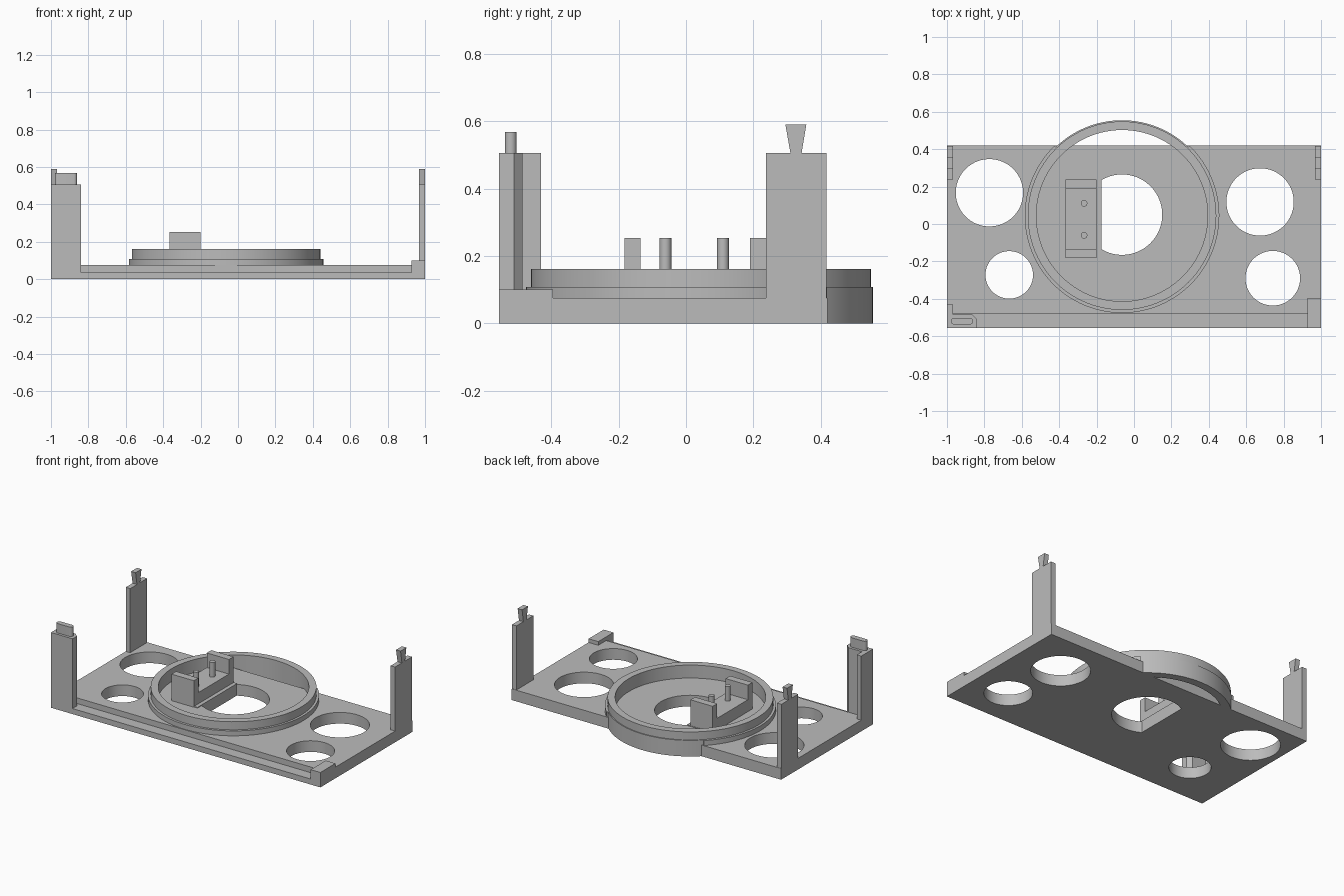
import bpy, bmesh, math

cube = bpy.data.objects.get("Cube")
if cube:
    bpy.data.objects.remove(cube, do_unlink=True)

grey = bpy.data.materials.new("plain_grey")
grey.use_nodes = True
colour = (0.5, 0.5, 0.5, 1)
grey.diffuse_color = colour
grey.node_tree.nodes["Principled BSDF"].inputs["Base Color"].default_value = colour

CX, CY = -0.064, 0.0445      # centre of the ring
FLOOR = 0.075                # top of the base plate


def make(name, bm):
    bmesh.ops.recalc_face_normals(bm, faces=bm.faces)
    mesh = bpy.data.meshes.new(name)
    bm.to_mesh(mesh)
    bm.free()
    mesh.materials.append(grey)
    obj = bpy.data.objects.new(name, mesh)
    bpy.context.collection.objects.link(obj)
    return obj


def add_prism(bm, outline, low, high, axis="z"):
    """Extrude a 2D outline along z (outline x, y) or x (outline y, z)."""
    def place(p, h):
        return (p[0], p[1], h) if axis == "z" else (h, p[0], p[1])
    a = [bm.verts.new(place(p, low)) for p in outline]
    b = [bm.verts.new(place(p, high)) for p in outline]
    bm.faces.new(a[::-1])
    bm.faces.new(b)
    for i in range(len(a)):
        j = (i + 1) % len(a)
        bm.faces.new((a[i], a[j], b[j], b[i]))


def prism(name, outline, low, high, axis="z"):
    bm = bmesh.new()
    add_prism(bm, outline, low, high, axis)
    return make(name, bm)


def box(name, x0, x1, y0, y1, z0, z1):
    return prism(name, [(x0, y0), (x1, y0), (x1, y1), (x0, y1)], z0, z1)


def arc(x, y, r, start=0, end=360, n=96):
    full = end - start == 360
    steps = n if full else n + 1
    angles = [math.radians(start + (end - start) * i / n) for i in range(steps)]
    return [(x + r * math.cos(t), y + r * math.sin(t)) for t in angles]


def ring(name, inner, outer, z0, z1, start=0, end=360):
    """Rectangular section swept around the ring centre."""
    bm = bmesh.new()
    section = [(inner, z0), (outer, z0), (outer, z1), (inner, z1)]
    loops = [[bm.verts.new((x, y, z)) for x, y in arc(CX, CY, r, start, end)]
             for r, z in section]
    count = len(loops[0])
    full = end - start == 360
    for k in range(4):
        a, b = loops[k], loops[(k + 1) % 4]
        for i in range(count if full else count - 1):
            j = (i + 1) % count
            bm.faces.new((a[i], a[j], b[j], b[i]))
    if not full:
        bm.faces.new([loop[0] for loop in loops])
        bm.faces.new([loop[-1] for loop in loops])
    return make(name, bm)


# Base plate with four round openings and a central one with a flat side
plate = box("base_plate", -1, 1, -0.48, 0.42, 0, FLOOR)
bm = bmesh.new()
for x, y, r in [(-0.773, 0.167, 0.18), (0.674, 0.118, 0.18),
                (-0.667, -0.272, 0.127), (0.742, -0.29, 0.146)]:
    add_prism(bm, arc(x, y, r), -0.1, 0.2)
middle = [p for p in arc(CX, 0.05, 0.215) if p[0] > -0.174]
half = math.sqrt(0.215 ** 2 - (0.174 + CX) ** 2)
add_prism(bm, sorted(middle + [(-0.174, 0.05 + half), (-0.174, 0.05 - half)],
                     key=lambda p: math.atan2(p[1] - 0.05, p[0] - CX)), -0.1, 0.2)
cutter = make("hole_cutter", bm)
cutter.hide_render = True
cut = plate.modifiers.new("holes", "BOOLEAN")
cut.operation = "DIFFERENCE"
cut.solver = "EXACT"
cut.object = cutter
bpy.context.view_layer.update()
graph = bpy.context.evaluated_depsgraph_get()
cut_mesh = bpy.data.meshes.new_from_object(plate.evaluated_get(graph))
plate.modifiers.clear()
plate.data = cut_mesh
bpy.data.objects.remove(cutter, do_unlink=True)

# Low front ledge and raised corner block
box("front_ledge", -1, 1, -0.555, -0.48, 0, 0.037)
box("front_left_block", 0.928, 1, -0.555, -0.395, 0, 0.1)

# Ring wall, its lip on the plate, and the overhanging part at the back
ring("ring_wall", 0.458, 0.504, FLOOR, 0.162)
ring("ring_lip", 0.48, 0.52, FLOOR - 0.01, 0.108, 134, 406)
ring("ring_back", 0.458, 0.51, 0, 0.108, 46, 134)

# Bracket inside the ring: slab, raised base, two end walls, two pins
box("bracket_slab", -0.365, -0.174, -0.18, 0.24, FLOOR - 0.01, FLOOR + 0.005)
box("bracket_base", -0.365, -0.2, -0.18, 0.238, FLOOR, 0.155)
for name, y0 in (("front", -0.183), ("back", 0.19)):
    box("bracket_wall_" + name, -0.365, -0.2, y0, y0 + 0.048, FLOOR, 0.253)
for name, y in (("front", -0.061), ("back", 0.11)):
    prism("bracket_pin_" + name, arc(-0.267, y, 0.0175, n=32), 0.15, 0.253)

# Back posts with flared tabs on top
for name, side in (("left", 1), ("right", -1)):
    a, b = sorted((side * 0.967, side))
    box("back_post_" + name, a, b, 0.238, 0.417, 0, 0.505)
    prism("back_tab_" + name,
          [(0.31, 0.505), (0.343, 0.505), (0.357, 0.59), (0.295, 0.59)], a, b, "x")

# Front corner post with a chamfered edge and a rounded peg
prism("front_right_post",
      [(-1, -0.555), (-0.84, -0.555), (-0.84, -0.51), (-0.865, -0.485),
       (-0.967, -0.485), (-0.967, -0.43), (-1, -0.43)], 0, 0.505)
prism("front_right_peg", arc(-0.878, -0.52, 0.0175, -90, 90, 16)
      + arc(-0.962, -0.52, 0.0175, 90, 270, 16), 0.505, 0.568)

# Smooth the round walls, keep edges sharp
bpy.ops.object.select_all(action="DESELECT")
for obj in bpy.context.scene.objects:
    if obj.type == "MESH":
        obj.select_set(True)
        bpy.context.view_layer.objects.active = obj
bpy.ops.object.shade_smooth_by_angle(angle=math.radians(30))
